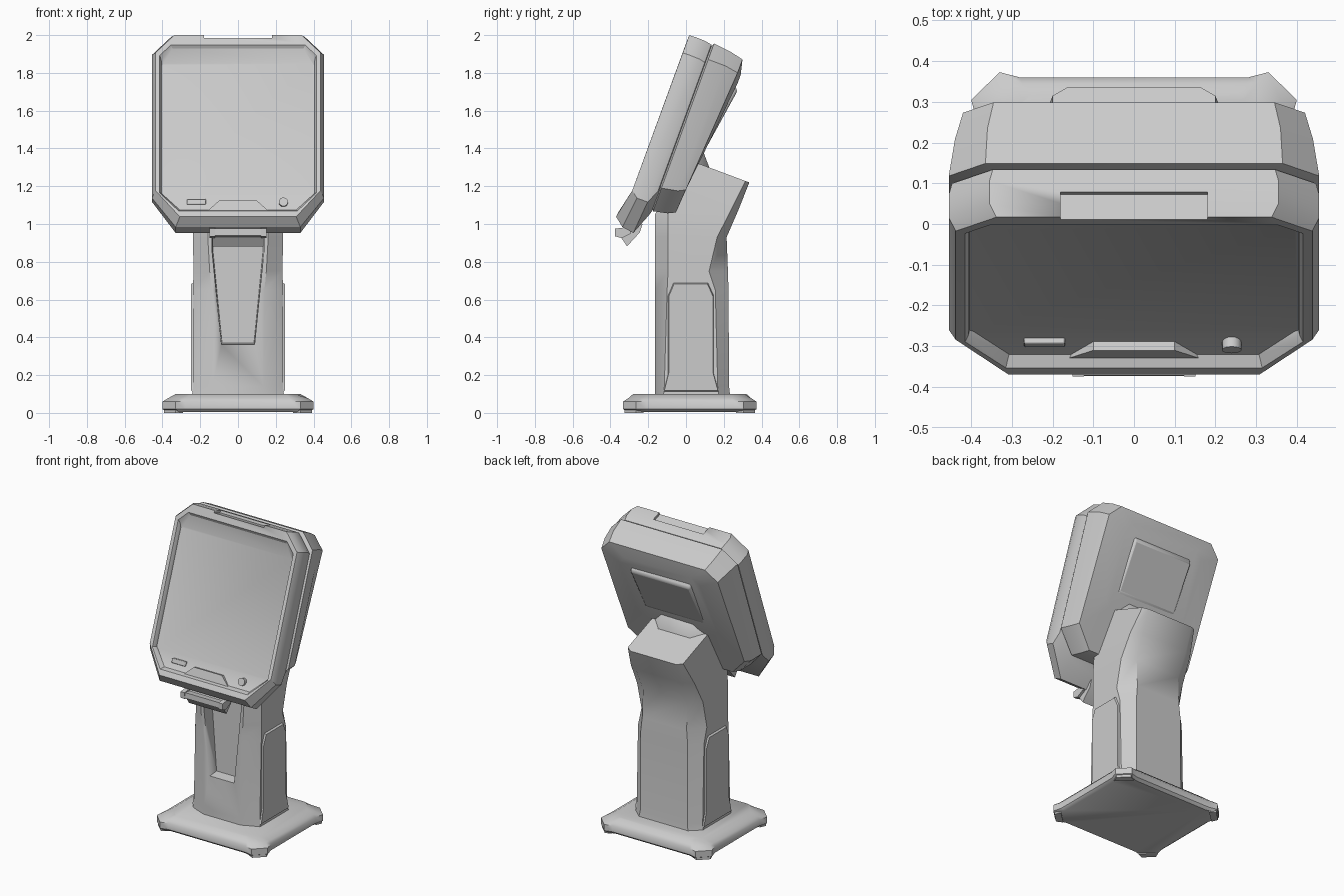
import bpy, bmesh, math

S, C = math.sin(math.radians(20)), math.cos(math.radians(20))


def head_pt(x, v, w):
    """Tilted head space: v runs up the screen, w runs backwards."""
    return (x, v * S + w * C, 1.5 + v * C - w * S)


def make(name, bm, smooth=30):
    bmesh.ops.recalc_face_normals(bm, faces=bm.faces)
    me = bpy.data.meshes.new(name)
    bm.to_mesh(me)
    bm.free()
    ob = bpy.data.objects.new(name, me)
    bpy.context.collection.objects.link(ob)
    bpy.ops.object.select_all(action='DESELECT')
    bpy.context.view_layer.objects.active = ob
    ob.select_set(True)
    bpy.ops.object.shade_smooth_by_angle(angle=math.radians(smooth))
    return ob


def loft(name, rings, smooth=30):
    bm = bmesh.new()
    vs = [[bm.verts.new(p) for p in r] for r in rings]
    n = len(vs[0])
    for a, b in zip(vs, vs[1:]):
        for i in range(n):
            j = (i + 1) % n
            bm.faces.new((a[i], a[j], b[j], b[i]))
    bm.faces.new(vs[0])
    bm.faces.new(vs[-1])
    return make(name, bm, smooth)


def octagon(hw, vt, vb, ct, cb, cv, wt, ws, wb):
    """Chamfered head outline; depth given at top, lower side and bottom."""
    r = [(hw - ct, vt, wt), (hw, vt - ct, wt), (hw, vb + cv, ws), (hw - cb, vb, wb)]
    full = r + [(-x, v, w) for x, v, w in reversed(r)]
    return [head_pt(*p) for p in full]


def prism(name, yz, hw, cx=0):
    return loft(name, [[(cx + s * hw, y, z) for y, z in yz] for s in (-1, 1)])


def head_block(name, x0, x1, v0, v1, w0, w1, bevel=0.0):
    ob = loft(name, [[head_pt(x, v, w) for v, w in ((v0, w0), (v1, w0), (v1, w1), (v0, w1))]
                     for x in (x0, x1)])
    if bevel:
        add_bevel(ob, bevel)
    return ob


def add_bevel(ob, width, segments=2):
    m = ob.modifiers.new("bevel", 'BEVEL')
    m.width, m.segments = width, segments


def cut(ob, cutter):
    m = ob.modifiers.new("cut", 'BOOLEAN')
    m.object, m.operation, m.solver = cutter, 'DIFFERENCE', 'EXACT'
    cutter.hide_render = True
    cutter.hide_set(True)


# Base plate with flared corners
def base_ring(quad, z):
    q = quad + [(x, -y) for x, y in reversed(quad)]
    q += [(-x, -y) for x, y in q]
    return [(x, y + 0.02, z) for x, y in q]


def scaled(quad, s):
    return [(x * s, y * s) for x, y in quad]


foot = [(0.28, 0.34), (0.33, 0.353), (0.40, 0.285), (0.385, 0.23)]
loft("base_plate", [base_ring(scaled(foot, 0.95), 0.005), base_ring(foot, 0.02),
                    base_ring(foot, 0.06),
                    base_ring([(0.275, 0.325), (0.305, 0.325), (0.37, 0.26), (0.37, 0.225)], 0.078),
                    base_ring([(0.25, 0.30), (0.27, 0.285), (0.30, 0.25), (0.33, 0.22)], 0.1)], 40)

# Corner feet under the plate
for sx in (-1, 1):
    for sy in (-1, 1):
        pts = [(0.29, 0.325), (0.33, 0.345), (0.392, 0.285), (0.375, 0.245)]
        loft("corner_foot", [[(sx * x, 0.02 + sy * y, z) for x, y in pts] for z in (0, 0.03)])


# Column and neck, lofted through chamfered sections
def section(zf, zb, yf, yb, hw, fw, bw, cf, cb):
    r = [(fw, yf), (hw, yf + cf), (hw, yb - cb), (bw, yb)]
    r += [(-x, y) for x, y in reversed(r)]
    return [(x, y, zf + (zb - zf) * (y - yf) / (yb - yf)) for x, y in r]


column = loft("column", [
    section(0.08, 0.08, -0.165, 0.235, 0.245, 0.135, 0.18, 0.045, 0.06),
    section(0.14, 0.14, -0.165, 0.228, 0.238, 0.135, 0.17, 0.05, 0.06),
    section(0.65, 0.65, -0.165, 0.225, 0.238, 0.14, 0.17, 0.065, 0.07),
    section(0.75, 0.75, -0.165, 0.222, 0.236, 0.15, 0.16, 0.07, 0.10),
    section(0.93, 0.93, -0.165, 0.215, 0.238, 0.16, 0.16, 0.07, 0.05),
    section(1.05, 1.08, -0.165, 0.28, 0.23, 0.15, 0.165, 0.07, 0.04),
    section(1.345, 1.22, 0.0, 0.335, 0.20, 0.14, 0.165, 0.04, 0.02)], 32)

# Tapered pocket in the column front
pocket = [(-0.09, 0.35), (0.09, 0.35), (0.14, 0.85), (0.14, 0.99), (-0.14, 0.99), (-0.14, 0.85)]
cut(column, loft("pocket_cutter", [
    [(x * 1.02, -0.25, z) for x, z in pocket],
    [(x * 0.94, -0.10 + 0.03 * (z - 0.35), z + (0.02 if z < 0.5 else 0)) for x, z in pocket]]))

# Raised side panels of the column
for s, side in ((-1, "left"), (1, "right")):
    yz = [(-0.125, 0.1), (0.18, 0.1), (0.152, 0.2), (0.152, 0.63), (0.12, 0.70),
          (-0.07, 0.70), (-0.10, 0.63), (-0.10, 0.2)]
    inner = [(s * 0.22, y, z) for y, z in yz]
    outer = [(s * 0.248, 0.025 + (y - 0.025) * 0.93, 0.4 + (z - 0.4) * 0.94) for y, z in yz]
    loft(side + "_side_panel", [inner, outer])

# Flared hinge wedge joining neck and head
hinge_yz = [(-0.02, 1.22), (0.0, 1.46), (0.085, 1.40), (0.125, 1.295), (0.14, 1.22)]
loft("hinge_wedge", [[(s * 0.19, y - 0.05 * (abs(s) > 0.9), z - 0.03 * (abs(s) > 0.9))
                      for y, z in hinge_yz] for s in (-1, -0.6, 0.6, 1)], 45)

# Front bezel with recessed screen
bezel = loft("screen_bezel", [
    octagon(0.43, 0.45, -0.46, 0.10, 0.13, 0.12, -0.02, -0.02, -0.02),
    octagon(0.447, 0.468, -0.49, 0.10, 0.13, 0.13, -0.028, -0.028, -0.028),
    octagon(0.455, 0.475, -0.61, 0.10, 0.125, 0.18, -0.06, -0.06, -0.075),
    octagon(0.455, 0.477, -0.60, 0.10, 0.125, 0.17, -0.12, -0.12, -0.14),
    octagon(0.438, 0.475, -0.56, 0.10, 0.13, 0.16, -0.155, -0.157, -0.19),
    octagon(0.415, 0.42, -0.525, 0.06, 0.10, 0.11, -0.156, -0.157, -0.185),
    octagon(0.407, 0.405, -0.51, 0.06, 0.10, 0.10, -0.142, -0.142, -0.155),
    octagon(0.404, 0.325, -0.42, 0.01, 0.01, 0.01, -0.128, -0.128, -0.128)], 28)
cut(bezel, head_block("top_notch_cutter", -0.18, 0.18, 0.46, 0.52, -0.22, -0.09))

# Rear shell
loft("rear_shell", [
    octagon(0.43, 0.45, -0.44, 0.10, 0.12, 0.12, -0.03, -0.03, -0.03),
    octagon(0.455, 0.479, -0.466, 0.09, 0.12, 0.13, -0.016, -0.016, -0.016),
    octagon(0.44, 0.468, -0.450, 0.08, 0.12, 0.13, 0.08, 0.07, 0.06),
    octagon(0.42, 0.451, -0.431, 0.075, 0.12, 0.13, 0.154, 0.108, 0.10),
    octagon(0.29, 0.372, -0.15, 0.05, 0.05, 0.05, 0.173, 0.13, 0.12)], 32)

# Raised back cover, leaning in toward the bottom
cover = [(0.31, 0.16), (0.285, 0.186), (-0.04, 0.136), (-0.08, 0.10), (-0.08, 0.05), (0.31, 0.05)]
cov = loft("back_cover", [[head_pt(x, v, w) for v, w in cover] for x in (-0.215, 0.215)])
add_bevel(cov, 0.012)

# Scanner bracket hanging under the bezel
prism("bracket", [(-0.372, 0.975), (-0.374, 0.94), (-0.345, 0.93), (-0.312, 0.882),
                  (-0.245, 0.955), (-0.23, 1.0), (-0.29, 1.0), (-0.325, 0.968)], 0.135)
for s, side in ((-1, "left"), (1, "right")):
    prism(side + "_bracket_ear", [(-0.375, 0.975), (-0.375, 0.935), (-0.34, 0.925),
                                  (-0.29, 0.95), (-0.30, 0.985)], 0.014, s * 0.137)

# Lower control strip: slot, raised lip and button
head_block("card_slot", -0.27, -0.17, -0.475, -0.445, -0.15, -0.12, 0.004)
loft("lower_lip", [[head_pt(x, v, w) for x, v in ((-0.17, -0.525), (0.17, -0.525), (0.10, -0.46), (-0.10, -0.46))]
                   for w in (-0.12, -0.163)])
ring = [(0.24 + 0.024 * math.cos(a), -0.465 + 0.024 * math.sin(a))
        for a in (i * math.pi / 8 for i in range(16))]
loft("button", [[head_pt(x, v, w) for x, v in ring] for w in (-0.12, -0.16)])
